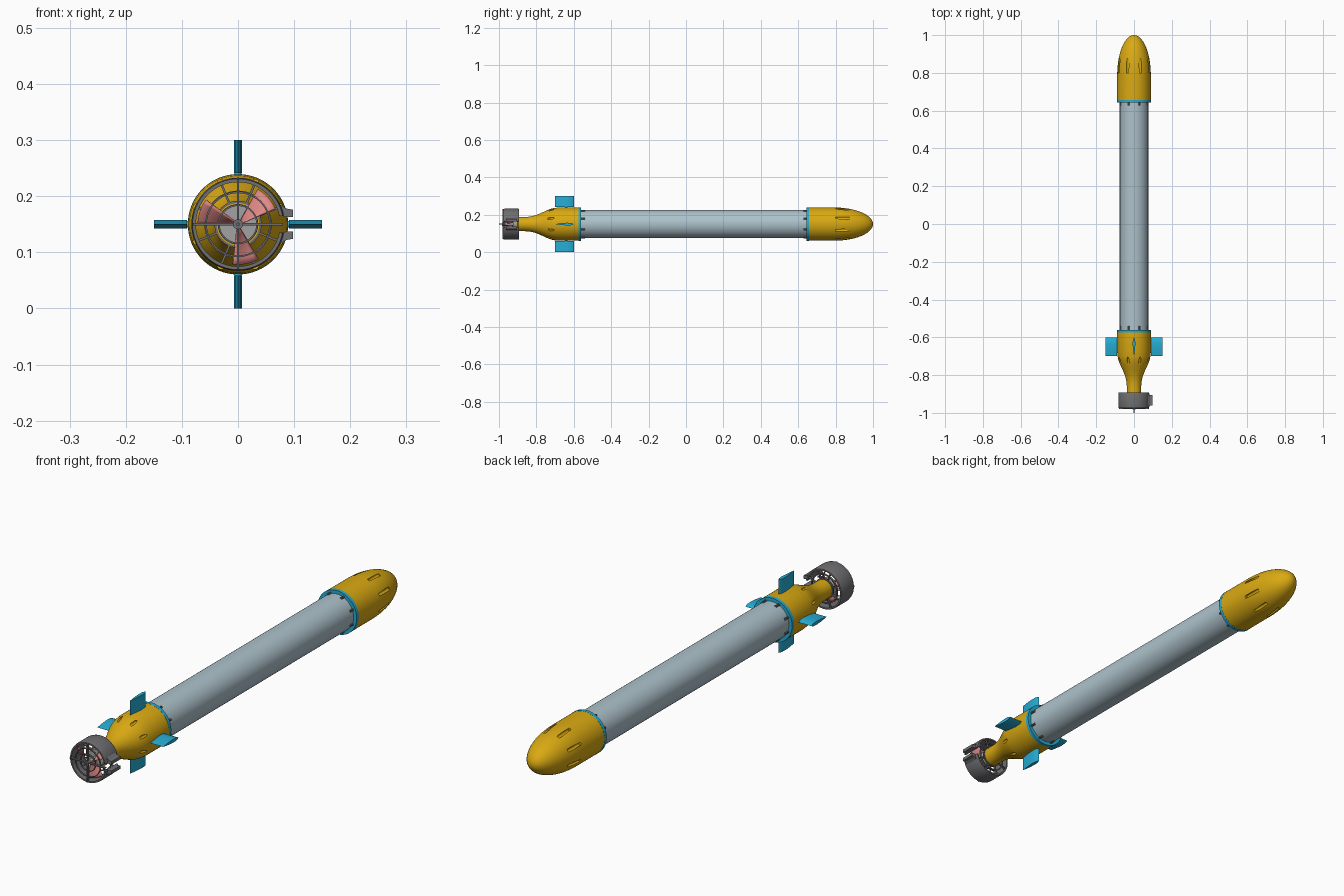
import bpy, bmesh, math
from mathutils import Matrix, Vector

old = bpy.data.objects.get("Cube")
if old:
    bpy.data.objects.remove(old, do_unlink=True)

AXIS = 0.15  # height of the long axis


def material(name, r, g, b):
    m = bpy.data.materials.new(name)
    m.use_nodes = True
    m.diffuse_color = (r, g, b, 1)
    m.node_tree.nodes["Principled BSDF"].inputs["Base Color"].default_value = (r, g, b, 1)
    return m


YELLOW = material("yellow", 0.70, 0.40, 0.006)
TUBE = material("pale blue grey", 0.42, 0.54, 0.60)
BLUE = material("cyan blue", 0.02, 0.42, 0.66)
GREY = material("dark grey", 0.16, 0.16, 0.17)
PINK = material("pink", 0.75, 0.25, 0.24)
SILVER = material("light grey", 0.36, 0.36, 0.36)


def finish(bm, name, mat, smooth=True):
    bmesh.ops.recalc_face_normals(bm, faces=bm.faces)
    me = bpy.data.meshes.new(name)
    bm.to_mesh(me)
    bm.free()
    me.materials.append(mat)
    ob = bpy.data.objects.new(name, me)
    ob.location.z = AXIS
    bpy.context.collection.objects.link(ob)
    if smooth:
        bpy.ops.object.select_all(action='DESELECT')
        ob.select_set(True)
        bpy.context.view_layer.objects.active = ob
        bpy.ops.object.shade_smooth_by_angle(angle=math.radians(35))
    return ob


def turned(bm, profile, n=64, gap=0.0):
    """Revolve a closed (radius, y) outline about the y axis, leaving an opening at +x."""
    count = n + 1 if gap else n
    step = (2 * math.pi - 2 * gap) / n
    rings = []
    for i in range(count):
        a = gap + i * step
        rings.append([bm.verts.new((r * math.cos(a), y, r * math.sin(a))) for r, y in profile])
    for i in range(n):
        p, q = rings[i], rings[(i + 1) % count]
        for j in range(len(profile)):
            k = (j + 1) % len(profile)
            bm.faces.new((p[j], p[k], q[k], q[j]))
    if gap:
        bm.faces.new(rings[0])
        bm.faces.new(rings[-1])
    bmesh.ops.remove_doubles(bm, verts=bm.verts, dist=1e-5)


def lathe(name, profile, mat, gap=0.0, n=64):
    bm = bmesh.new()
    turned(bm, profile, n, gap)
    return finish(bm, name, mat)


def band(r0, r1, y0, y1):
    return [(r0, y0), (r1, y0), (r1, y1), (r0, y1)]


def box(bm, x, y, z, angle=0.0):
    """Box given by (min, max) pairs, turned about the long axis."""
    m = (Matrix.Rotation(-angle, 4, 'Y')
         @ Matrix.Translation((sum(x) / 2, sum(y) / 2, sum(z) / 2))
         @ Matrix.Diagonal((x[1] - x[0], y[1] - y[0], z[1] - z[0], 1)))
    bmesh.ops.create_cube(bm, size=1, matrix=m)


def rod(bm, r, y0, y1, offset=0.0, angle=0.0, n=16):
    """Cylinder lying along y."""
    m = (Matrix.Rotation(-angle, 4, 'Y') @ Matrix.Translation((offset, (y0 + y1) / 2, 0))
         @ Matrix.Rotation(math.pi / 2, 4, 'X'))
    bmesh.ops.create_cone(bm, cap_ends=True, segments=n, radius1=r, radius2=r,
                          depth=y1 - y0, matrix=m)


EIGHT = [math.radians(22.5 + 45 * i) for i in range(8)]


def cut_pockets(target, radius, offset, y0, y1):
    bm = bmesh.new()
    for a in EIGHT:
        rod(bm, radius, y0, y1, offset, a)
    cutter = finish(bm, target.name + "_pocket_cutter", YELLOW, False)
    cutter.hide_render = True
    cutter.hide_viewport = True
    mod = target.modifiers.new("pockets", 'BOOLEAN')
    mod.object = cutter
    mod.operation = 'DIFFERENCE'
    mod.solver = 'EXACT'


# Nose: cylinder running into an elliptical dome
dome = [(0.089 * math.cos(t * math.pi / 32), 0.79 + 0.21 * math.sin(t * math.pi / 32))
        for t in range(16)]
nose = lathe("nose", [(0, 0.656), (0.089, 0.656)] + dome + [(0, 1.0)], YELLOW)
cut_pockets(nose, 0.007, 0.084, 0.80, 0.875)

# Main tube and end rings
lathe("main_tube", [(0, -0.57), (0.0755, -0.57), (0.0755, 0.66), (0, 0.66)], TUBE)
for name, y in (("front_ring", 0.65), ("rear_ring", -0.568)):
    lathe(name, band(0.07, 0.0895, y - 0.007, y + 0.007), BLUE)

# Tail with a concave taper
taper = [(0.038 + 0.05 * (0.5 + 0.5 * math.cos(math.pi * t / 12)) ** 1.4, -0.685 - 0.19 * t / 12)
         for t in range(13)]
tail = lathe("tail", [(0, -0.575), (0.089, -0.575), (0.089, -0.68)] + taper
             + [(0.038, -0.905), (0, -0.905)], YELLOW)
cut_pockets(tail, 0.006, 0.080, -0.78, -0.66)

# Fastening pins around both tube ends
bm = bmesh.new()
for a in EIGHT:
    for y0, y1 in ((0.627, 0.645), (-0.563, -0.54)):
        rod(bm, 0.005, y0, y1, 0.077, a, 10)
finish(bm, "tube_pins", GREY)

# Four fins with an aerofoil section
section = [(-0.70, 0), (-0.665, 0.005), (-0.635, 0.0075), (-0.612, 0.006), (-0.60, 0)]
outline = section + [(y, -t) for y, t in section[-2:0:-1]]
for i, name in enumerate(("left_fin", "top_fin", "right_fin", "bottom_fin")):
    bm = bmesh.new()
    turn = Matrix.Rotation(-i * math.pi / 2, 4, 'Y')
    rows = [[bm.verts.new(turn @ Vector((r, y, t))) for y, t in outline] for r in (0.091, 0.15)]
    bm.faces.new(rows[0])
    bm.faces.new(rows[1])
    for j in range(len(outline)):
        k = (j + 1) % len(outline)
        bm.faces.new((rows[0][j], rows[0][k], rows[1][k], rows[1][j]))
    rod_turn = turn @ Matrix.Translation((0.085, -0.64, 0)) @ Matrix.Rotation(math.pi / 2, 4, 'Y')
    bmesh.ops.create_cone(bm, cap_ends=True, segments=16, radius1=0.006, radius2=0.006,
                          depth=0.03, matrix=rod_turn)
    finish(bm, name, BLUE)

# Shroud, open at one side, with a flange on each lip
GAP = math.radians(11)
lathe("shroud", [(0.075, -0.975), (0.081, -0.975), (0.083, -0.965), (0.083, -0.90),
                 (0.081, -0.893), (0.075, -0.893)], GREY, GAP)
bm = bmesh.new()
for s in (-1, 1):
    plan = [(0.074, 0.016), (0.086, 0.013), (0.098, 0.013), (0.098, 0.026), (0.086, 0.028), (0.074, 0.036)]
    ends = [[bm.verts.new((x, y, s * z)) for x, z in plan] for y in (-0.962, -0.904)]
    bm.faces.new(ends[0])
    bm.faces.new(ends[1])
    for j in range(6):
        k = (j + 1) % 6
        bm.faces.new((ends[0][j], ends[0][k], ends[1][k], ends[1][j]))
finish(bm, "shroud_flanges", GREY, False)

# Outer guard: cross bars, two hoops and a central boss
bm = bmesh.new()
for i in range(4):
    box(bm, (0.004, 0.08), (-0.98, -0.970), (-0.0022, 0.0022), i * math.pi / 2)
rod(bm, 0.009, -0.983, -0.962)
rod(bm, 0.003, -1.0, -0.98)
for r in (0.034, 0.057):
    turned(bm, band(r - 0.0015, r + 0.0015, -0.977, -0.971), 48)
finish(bm, "outer_guard", GREY)

# Inner guard: struts joining the shroud to the tail
bm = bmesh.new()
for i in range(8):
    box(bm, (0.034, 0.078), (-0.903, -0.895), (-0.002, 0.002), (i + 0.5) * math.pi / 4)
for r in (0.040, 0.058):
    turned(bm, band(r - 0.002, r + 0.002, -0.903, -0.896), 48)
finish(bm, "inner_guard", GREY)

# Motor and propeller
lathe("motor", [(0, -0.925), (0.036, -0.925), (0.036, -0.90), (0, -0.90)], SILVER)
bm = bmesh.new()
rod(bm, 0.009, -0.965, -0.92)
finish(bm, "propeller_hub", SILVER)
for b in range(3):
    bm = bmesh.new()
    grid = []
    for i in range(7):
        r = 0.006 + 0.066 * i / 6
        row = []
        for j in range(7):
            u = j / 6 - 0.5
            a = math.radians(42 + 120 * b + 38 * u)
            row.append(bm.verts.new((r * math.cos(a), -0.943 + 0.028 * u, r * math.sin(a))))
        grid.append(row)
    for i in range(6):
        for j in range(6):
            bm.faces.new((grid[i][j], grid[i + 1][j], grid[i + 1][j + 1], grid[i][j + 1]))
    blade = finish(bm, "propeller_blade_%d" % (b + 1), PINK)
    blade.modifiers.new("thickness", 'SOLIDIFY').thickness = 0.002
